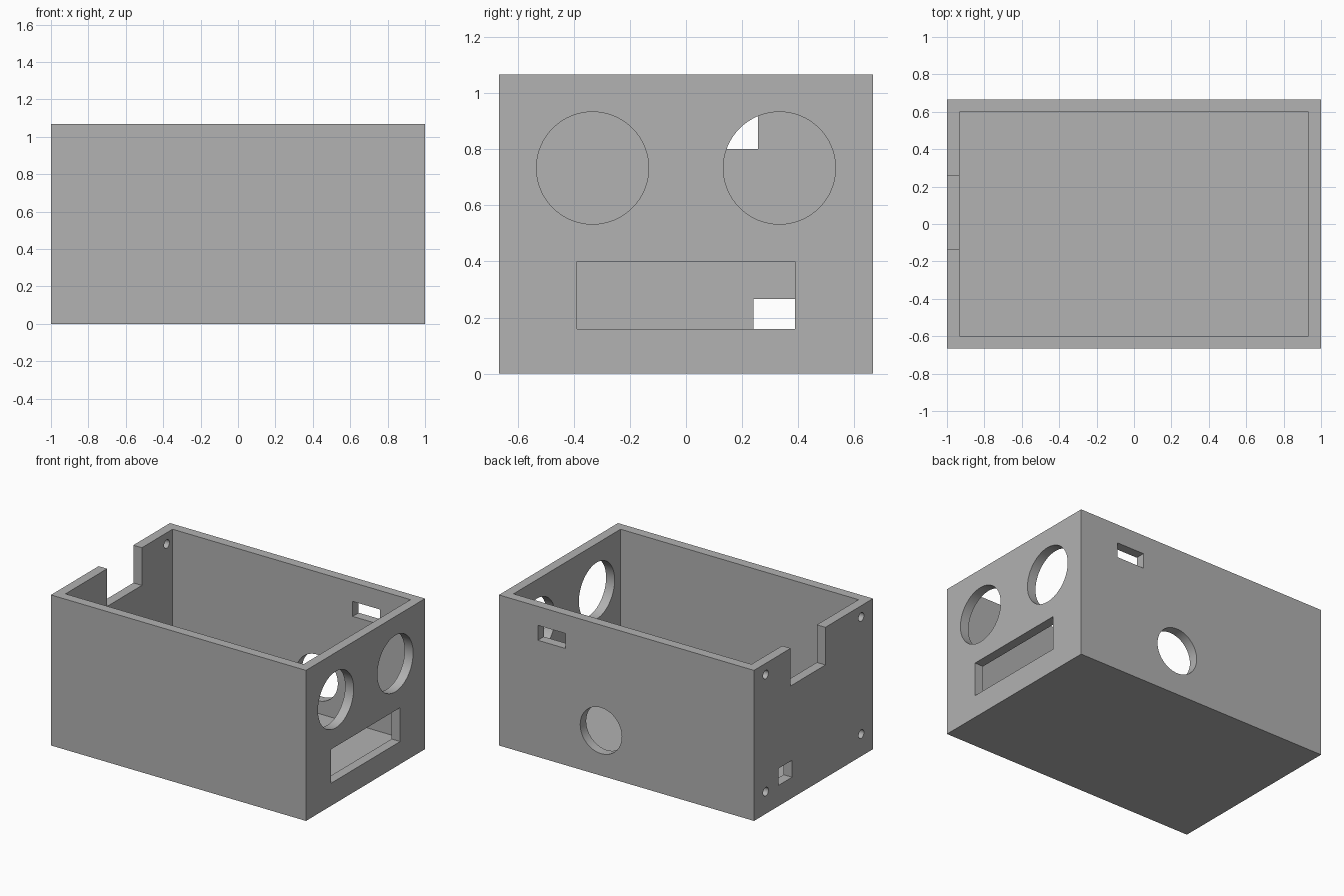
import bpy
from math import radians

cube = bpy.data.objects.get("Cube")
if cube:
    bpy.data.objects.remove(cube, do_unlink=True)

# Outer size and wall thickness
LENGTH, WIDTH, HEIGHT, WALL = 2.0, 1.333, 1.067, 0.067
DEPTH = WALL * 3

grey = bpy.data.materials.new("plain_grey")
grey.use_nodes = True
grey.diffuse_color = (0.445, 0.445, 0.445, 1)
grey.node_tree.nodes["Principled BSDF"].inputs["Base Color"].default_value = grey.diffuse_color


def block(name, low, high):
    """Box between two opposite corners."""
    centre = [(a + b) / 2 for a, b in zip(low, high)]
    bpy.ops.mesh.primitive_cube_add(size=1, location=centre)
    ob = bpy.context.object
    ob.name = name
    ob.scale = [b - a for a, b in zip(low, high)]
    bpy.ops.object.transform_apply(location=False, rotation=False, scale=True)
    ob.hide_render = True
    return ob


def drill(name, radius, centre, turn):
    """Round cutter turned to point through a wall."""
    bpy.ops.mesh.primitive_cylinder_add(vertices=64, radius=radius, depth=DEPTH,
                                        location=centre, rotation=turn)
    ob = bpy.context.object
    ob.name = name
    ob.hide_render = True
    return ob


ALONG_X = (0, radians(90), 0)
ALONG_Y = (radians(90), 0, 0)
X, Y = LENGTH / 2, WIDTH / 2

# Open-topped box
box = block("enclosure_box", (-X, -Y, 0), (X, Y, HEIGHT))
box.hide_render = False
box.data.materials.append(grey)
cutters = [block("cavity_cutter", (WALL - X, WALL - Y, WALL), (X - WALL, Y - WALL, HEIGHT + 1))]


def end_slot(name, side, y0, y1, z0, z1):
    """Rectangular opening through one end wall."""
    cutters.append(block(name, (side * X - WALL * 1.5, y0, z0), (side * X + WALL * 1.5, y1, z1)))


# Left end: two round openings and a wide slot
for y in (-0.333, 0.333):
    cutters.append(drill("round_opening_cutter", 0.2, (X, y, 0.733), ALONG_X))
end_slot("wide_slot_cutter", 1, -0.388, 0.388, 0.16, 0.4)

# Right end: top notch, small slot and four screw holes
end_slot("notch_cutter", -1, -0.133, 0.256, 0.8, HEIGHT + 0.2)
end_slot("small_slot_cutter", -1, 0.24, 0.393, 0.147, 0.267)
for y in (-0.535, 0.535):
    for z in (0.157, 0.987):
        cutters.append(drill("screw_hole_cutter", 0.03, (-X, y, z), ALONG_X))

# Back wall: round port and small window
cutters.append(drill("back_port_cutter", 0.163, (0.2, Y, 0.319), ALONG_Y))
cutters.append(block("back_window_cutter", (0.48, Y - WALL * 1.5, 0.827), (0.695, Y + WALL * 1.5, 0.933)))

# Cut every opening, then discard the cutters
bpy.ops.object.select_all(action="DESELECT")
bpy.context.view_layer.objects.active = box
box.select_set(True)
for cutter in cutters:
    mod = box.modifiers.new(cutter.name, "BOOLEAN")
    mod.operation = "DIFFERENCE"
    mod.solver = "EXACT"
    mod.object = cutter
    bpy.ops.object.modifier_apply(modifier=mod.name)
    bpy.data.objects.remove(cutter, do_unlink=True)

# Smooth round openings, sharp box edges
bpy.ops.object.shade_smooth_by_angle(angle=radians(30))
